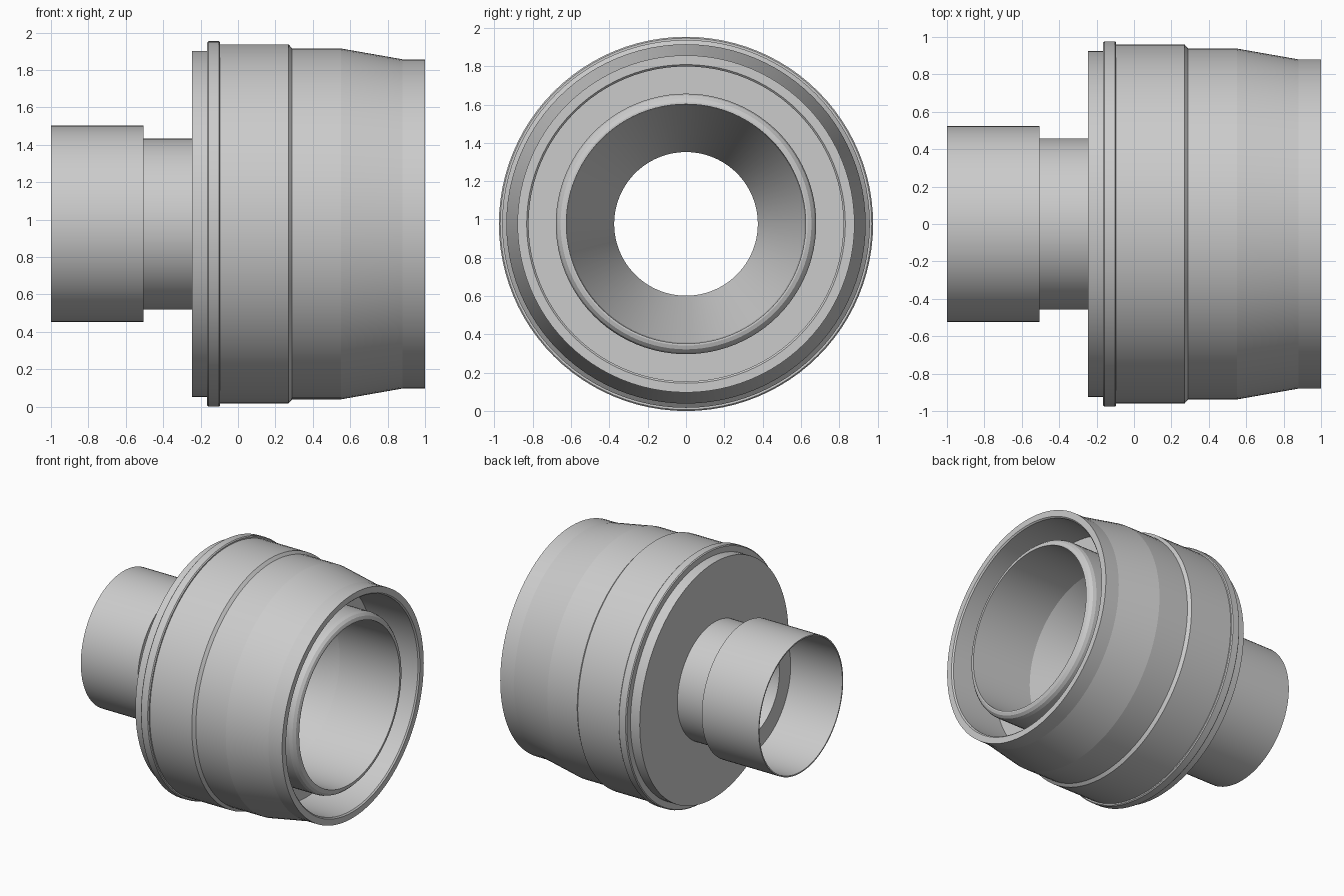
import bpy, bmesh, math

if "Cube" in bpy.data.objects:
    bpy.data.objects.remove(bpy.data.objects["Cube"])

AXIS_Z = 0.977
SEGMENTS = 96


def revolve(name, profile):
    """Spin an open (x, radius) profile around the horizontal x axis."""
    bm = bmesh.new()
    rings = []
    for x, r in profile:
        ring = []
        for j in range(SEGMENTS):
            a = 2 * math.pi * j / SEGMENTS
            ring.append(bm.verts.new((x, r * math.cos(a), AXIS_Z + r * math.sin(a))))
        rings.append(ring)
    for a, b in zip(rings, rings[1:]):
        for j in range(SEGMENTS):
            k = (j + 1) % SEGMENTS
            bm.faces.new((a[j], a[k], b[k], b[j]))
    mesh = bpy.data.meshes.new(name)
    bm.to_mesh(mesh)
    bm.free()
    obj = bpy.data.objects.new(name, mesh)
    bpy.context.collection.objects.link(obj)
    bpy.ops.object.select_all(action='DESELECT')
    obj.select_set(True)
    bpy.context.view_layer.objects.active = obj
    bpy.ops.object.shade_smooth_by_angle(angle=math.radians(7))
    return obj


# Thin-walled spigot: inner step, counterbore, end rim, outside neck
revolve("spigot_tube", [
    (-0.55, 0.375), (-0.55, 0.515), (-1.0, 0.515), (-1.0, 0.525),
    (-0.505, 0.525), (-0.505, 0.457), (-0.245, 0.457),
])

# Housing: back plate, stepped collar, tapered shell, front rim, recess
revolve("outer_housing", [
    (-0.245, 0.457), (-0.245, 0.925), (-0.165, 0.925),
    (-0.165, 0.970), (-0.158, 0.977), (-0.102, 0.977), (-0.095, 0.970),
    (-0.095, 0.960), (0.27, 0.960), (0.29, 0.938), (0.55, 0.938),
    (0.88, 0.880), (1.0, 0.880), (1.0, 0.832), (0.99, 0.822),
    (0.60, 0.822), (0.60, 0.680),
])

# Inner sleeve: rounded lip, straight socket, funnel down to the bore
revolve("inner_sleeve", [
    (0.60, 0.680), (0.92, 0.680), (0.945, 0.672), (0.963, 0.655),
    (0.97, 0.635), (0.97, 0.625), (0.45, 0.620), (-0.20, 0.375),
    (-0.55, 0.375),
])
